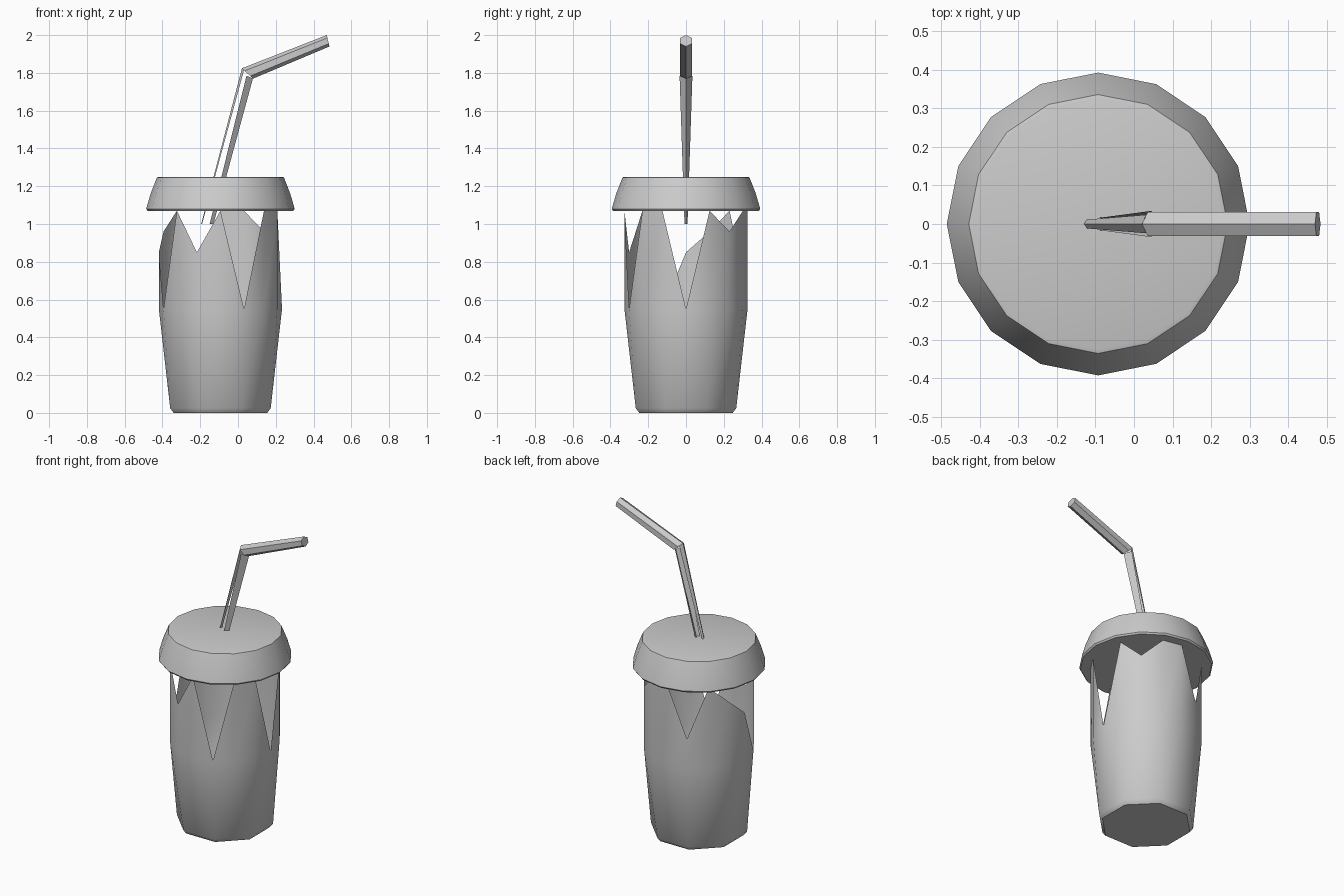
import bpy, bmesh, math
from mathutils import Vector

cube = bpy.data.objects.get("Cube")
if cube:
    bpy.data.objects.remove(cube)

CX = -0.093   # axis of the cup and lid
SIDES = 16

grey = bpy.data.materials.new("plain grey")
grey.use_nodes = True
grey.diffuse_color = (0.6, 0.6, 0.6, 1)
grey.node_tree.nodes["Principled BSDF"].inputs["Base Color"].default_value = (0.6, 0.6, 0.6, 1)


def finish(name, bm, fix_normals=True):
    if fix_normals:
        bmesh.ops.recalc_face_normals(bm, faces=bm.faces[:])
    mesh = bpy.data.meshes.new(name)
    bm.to_mesh(mesh)
    bm.free()
    mesh.materials.append(grey)
    obj = bpy.data.objects.new(name, mesh)
    bpy.context.collection.objects.link(obj)
    bpy.ops.object.select_all(action='DESELECT')
    obj.select_set(True)
    bpy.context.view_layer.objects.active = obj
    bpy.ops.object.shade_smooth_by_angle(angle=math.radians(42))
    return obj


def polar(bm, step, radius, z):
    a = step * math.tau / SIDES
    return bm.verts.new((CX + radius * math.cos(a), radius * math.sin(a), z))


def bridge(bm, low, high):
    n = len(low)
    for i in range(n):
        j = (i + 1) % n
        bm.faces.new((low[i], low[j], high[j], high[i]))


# Cup: eight-sided foot widening to sixteen sides, with a torn zigzag rim
bm = bmesh.new()
odd = range(1, SIDES, 2)
base = [polar(bm, s, 0.268, 0) for s in odd]
foot = [polar(bm, s, 0.288, 0.025) for s in odd]
bm.faces.new(base[::-1])
bridge(bm, base, foot)
waist = [polar(bm, s, 0.326, 0.55) for s in range(SIDES)]
for i, s in enumerate(odd):
    j = (i + 1) % len(foot)
    mid, nxt = (s + 1) % SIDES, (s + 2) % SIDES
    bm.faces.new((foot[i], waist[mid], waist[s]))
    bm.faces.new((foot[i], foot[j], waist[mid]))
    bm.faces.new((foot[j], waist[nxt], waist[mid]))
peak, valley = 1.07, 0.55
rim_z = [valley, peak, 0.96, peak, peak, 0.74, peak, 0.96,
         0.85, valley, peak, 0.85, peak, valley, peak, peak]
rim = [waist[s] if z == valley else polar(bm, s, 0.326, z) for s, z in enumerate(rim_z)]
for i in range(SIDES):
    j = (i + 1) % SIDES
    loop = list(dict.fromkeys((waist[i], waist[j], rim[j], rim[i])))
    bm.faces.new(loop)
finish("cup", bm)

# Lid: flared skirt with a flat top and underside
bm = bmesh.new()
rings = [[polar(bm, s, r, z) for s in range(SIDES)]
         for r, z in ((0.386, 1.07), (0.393, 1.08), (0.37, 1.16), (0.336, 1.247), (0.325, 1.25))]
for low, high in zip(rings, rings[1:]):
    bridge(bm, low, high)
bm.faces.new(rings[0][::-1])
bm.faces.new(rings[-1])
finish("lid", bm)


def straw_ring(bm, centre, up, radius):
    c, u = Vector(centre), Vector(up).normalized()
    return [bm.verts.new(c + u * radius * math.cos(k * math.tau / 6)
                         + Vector((0, 0.036 * math.sin(k * math.tau / 6), 0)))
            for k in range(6)]


# Upper straw: six-sided tube with a closed tip
bm = bmesh.new()
bend = straw_ring(bm, (0.05, 0, 1.797), (-0.72, 0, 0.69), 0.04)
tip = straw_ring(bm, (0.477, 0, 1.97), (-0.23, 0, 0.97), 0.031)
bridge(bm, bend, tip)
bm.faces.new(tip)
finish("straw_upper", bm)


# Lower straw: two separate tapering strips
def strip(name, top_edge, top_mid, bottom_edge, bottom_mid, top_y, bottom_y):
    bm = bmesh.new()
    rows = []
    for edge, mid, y in ((bottom_edge, bottom_mid, bottom_y), (top_edge, top_mid, top_y)):
        rows.append([bm.verts.new((edge[0], -y, edge[1])),
                     bm.verts.new((mid[0], 0, mid[1])),
                     bm.verts.new((edge[0], y, edge[1]))])
    for i in range(2):
        bm.faces.new((rows[0][i], rows[0][i + 1], rows[1][i + 1], rows[1][i]))
    return finish(name, bm, False)


strip("straw_front_strip", (0.045, 1.785), (0.079, 1.77), (-0.15, 1.0), (-0.13, 1.0), 0.034, 0.008)
back = strip("straw_back_strip", (0.032, 1.815), (0.021, 1.825), (-0.19, 1.0), (-0.195, 1.0), 0.024, 0.006)
back.data.flip_normals()
